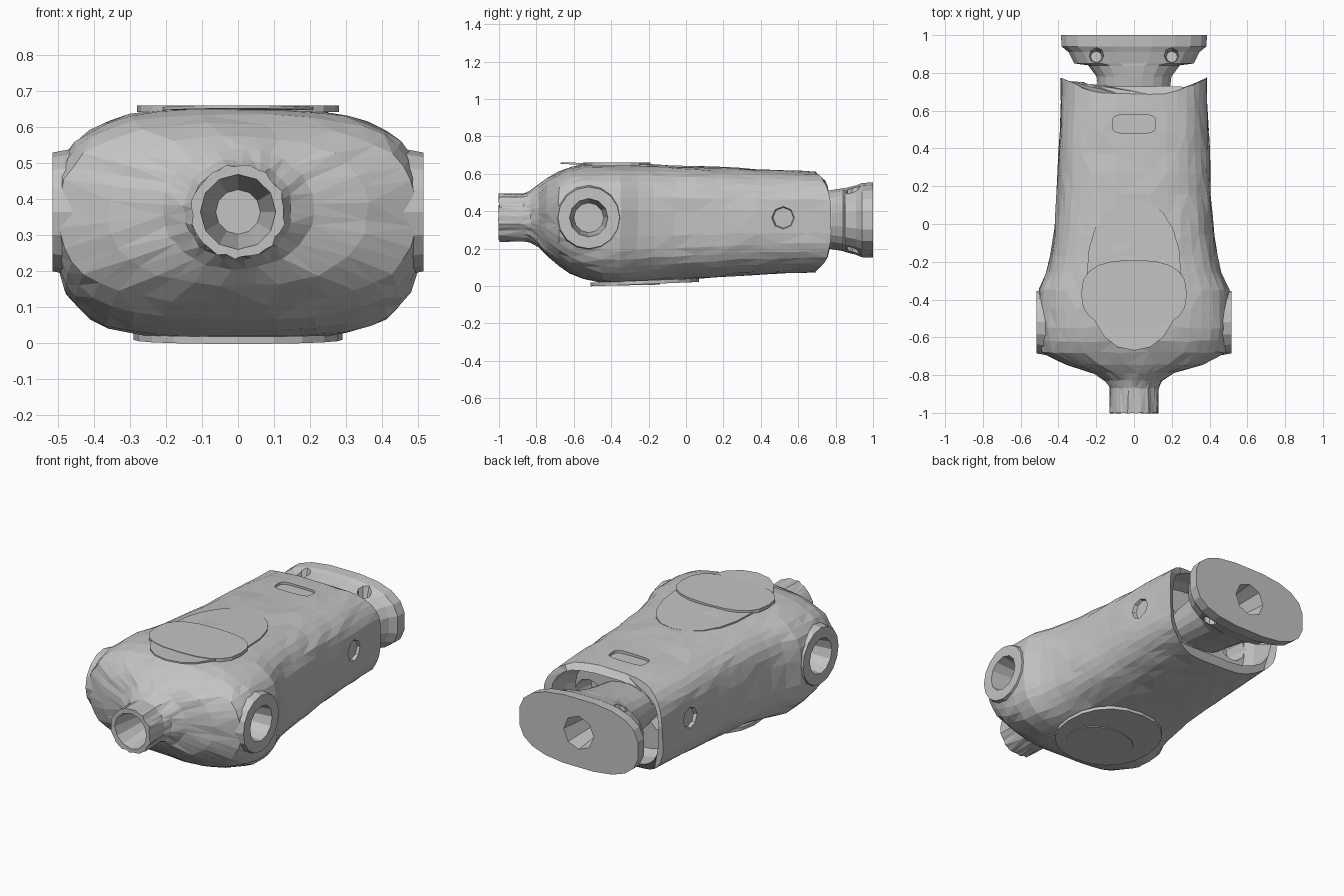
import bpy, bmesh, math, random
from mathutils import Vector, Matrix

random.seed(4)
cube = bpy.data.objects.get("Cube")
if cube:
    bpy.data.objects.remove(cube, do_unlink=True)

grey = bpy.data.materials.new("matte grey")
grey.use_nodes = True
grey.diffuse_color = (0.55, 0.55, 0.55, 1)
bsdf = grey.node_tree.nodes["Principled BSDF"]
bsdf.inputs["Base Color"].default_value = (0.55, 0.55, 0.55, 1)
bsdf.inputs["Roughness"].default_value = 0.8
MID = 0.365


def finish(bm, name):
    bmesh.ops.recalc_face_normals(bm, faces=bm.faces)
    mesh = bpy.data.meshes.new(name)
    bm.to_mesh(mesh)
    bm.free()
    mesh.materials.append(grey)
    ob = bpy.data.objects.new(name, mesh)
    bpy.context.collection.objects.link(ob)
    return ob


def power(v, n):
    return math.copysign(abs(v) ** (2 / n), v)


def loft(name, stations, sides, rough=0.0, reach=0.0):
    """Skin squarish rings along y; each is (y, half width, low, high, squareness)."""
    bm = bmesh.new()
    rings = []
    for y, w, lo, hi, n in stations:
        ring = []
        for i in range(sides):
            a = math.tau * (i + 0.5) / sides
            x = w * power(math.cos(a), n)
            z = (lo + hi) / 2 + (hi - lo) / 2 * power(math.sin(a), n)
            # side walls reach further back than the top and bottom
            back = reach * max(0, abs(x) - 0.2) / 0.19 * max(0, y - 0.5) / 0.19
            p = Vector((x, y + back, z))
            p += Vector([random.uniform(-rough, rough) for _ in range(3)])
            ring.append(bm.verts.new(p))
        rings.append(ring)
    for a, b in zip(rings, rings[1:]):
        for i in range(sides):
            j = (i + 1) % sides
            bm.faces.new((a[i], a[j], b[j], b[i]))
    bm.faces.new(rings[0])
    bm.faces.new(rings[-1])
    if rough:
        quads = [f for f in bm.faces if len(f.verts) == 4]
        bmesh.ops.triangulate(bm, faces=quads)
    return finish(bm, name)


def rod(name, start, end, r1, r2, sides=12):
    a, b = Vector(start), Vector(end)
    bm = bmesh.new()
    turn = (b - a).to_track_quat('Z', 'Y').to_matrix().to_4x4()
    bmesh.ops.create_cone(bm, cap_ends=True, segments=sides, radius1=r1, radius2=r2,
                          depth=(b - a).length,
                          matrix=Matrix.Translation((a + b) / 2) @ turn)
    return finish(bm, name)


def combine(target, tool, operation):
    mod = target.modifiers.new("join", 'BOOLEAN')
    mod.operation, mod.object, mod.solver = operation, tool, 'EXACT'
    bpy.context.view_layer.objects.active = target
    bpy.ops.object.modifier_apply(modifier=mod.name)
    bpy.data.objects.remove(tool, do_unlink=True)


def pad(name, y, z, rx, ry, thick, tilt=0, squareness=2.6, sides=20):
    """Thin rounded plate lying flat."""
    bm = bmesh.new()
    verts = []
    for i in range(sides):
        a = math.tau * i / sides
        verts.append(bm.verts.new((rx * power(math.cos(a), squareness),
                                   ry * power(math.sin(a), squareness), 0)))
    face = bm.faces.new(verts)
    out = bmesh.ops.extrude_face_region(bm, geom=[face])
    moved = [v for v in out["geom"] if isinstance(v, bmesh.types.BMVert)]
    bmesh.ops.translate(bm, vec=(0, 0, thick), verts=moved)
    bmesh.ops.transform(bm, verts=bm.verts,
                        matrix=Matrix.Translation((0, y, z)) @ Matrix.Rotation(tilt, 4, 'X'))
    return finish(bm, name)


# Main body, from the front spout to the open back end
body = loft("body", [
    (-1.0, 0.13, 0.238, 0.495, 2), (-0.87, 0.13, 0.238, 0.495, 2),
    (-0.83, 0.15, 0.23, 0.515, 2), (-0.79, 0.21, 0.205, 0.54, 2.1),
    (-0.745, 0.36, 0.16, 0.575, 2.4), (-0.68, 0.495, 0.11, 0.61, 2.7),
    (-0.62, 0.507, 0.07, 0.635, 3), (-0.55, 0.51, 0.04, 0.648, 3.2),
    (-0.45, 0.51, 0.015, 0.652, 3.3), (-0.35, 0.505, 0.008, 0.652, 3.3),
    (-0.26, 0.465, 0.012, 0.651, 3.3), (-0.17, 0.443, 0.02, 0.649, 3.2),
    (-0.06, 0.425, 0.032, 0.645, 3.2), (0.05, 0.415, 0.038, 0.64, 3.2),
    (0.16, 0.408, 0.045, 0.636, 3.2), (0.27, 0.403, 0.055, 0.631, 3.2),
    (0.38, 0.4, 0.06, 0.626, 3.2), (0.49, 0.396, 0.066, 0.622, 3.2),
    (0.6, 0.392, 0.071, 0.617, 3.2), (0.69, 0.39, 0.075, 0.613, 3.2)],
    36, rough=0.0045, reach=0.085)

# Hollow back end with two deeper wells
combine(body, loft("cavity", [(0.56, 0.33, 0.13, 0.56, 3), (0.62, 0.352, 0.11, 0.58, 3.2),
                              (0.95, 0.355, 0.11, 0.58, 3.2)], 28), 'DIFFERENCE')
for s in (-1, 1):
    combine(body, rod("well", (s * 0.24, 0.44, 0.345), (s * 0.24, 0.6, 0.345),
                      0.07, 0.1), 'DIFFERENCE')

# Round side bosses with bores, and shallow dimples further back
for s in (-1, 1):
    combine(body, rod("boss", (s * 0.38, -0.52, MID), (s * 0.515, -0.52, MID),
                      0.19, 0.165, 16), 'UNION')
    combine(body, rod("side_bore", (s * 0.34, -0.52, MID), (s * 0.55, -0.52, MID),
                      0.08, 0.107), 'DIFFERENCE')
    combine(body, rod("dimple", (s * 0.375, 0.52, MID), (s * 0.42, 0.52, MID),
                      0.055, 0.07, 8), 'DIFFERENCE')

# Spout bore
combine(body, rod("spout_bore", (0, -0.76, MID), (0, -1.02, MID), 0.062, 0.108), 'DIFFERENCE')

# Small pocket near the back of the top
combine(body, pad("pocket", 0.53, 0.604, 0.115, 0.05, 0.05, 0, 4), 'DIFFERENCE')

# Thumb pad and shallow steps on top, matching steps underneath
pad("thumb_pad", -0.37, 0.642, 0.28, 0.18, 0.019)
pad("top_step", -0.27, 0.641, 0.25, 0.4, 0.009, -0.028, 2.2)
for i in range(2):
    pad("bottom_step", -0.3 + i * 0.08, 0.004 + i * 0.006, 0.2 + i * 0.09,
        0.16 + i * 0.13, 0.02, 0.02 + i * 0.02, 2.2)

# Back flange with its flared neck
flange = loft("back_flange", [
    (0.5, 0.17, 0.24, 0.47, 2.4), (0.7, 0.19, 0.21, 0.5, 2.4),
    (0.78, 0.2, 0.195, 0.515, 2.4), (0.84, 0.245, 0.185, 0.525, 2.5),
    (0.85, 0.32, 0.18, 0.525, 2.5), (0.91, 0.35, 0.165, 0.54, 2.6),
    (0.94, 0.387, 0.152, 0.552, 2.7), (1.0, 0.39, 0.15, 0.556, 2.7)], 20)
combine(flange, rod("flange_bore", (0, 0.76, 0.355), (0, 1.02, 0.355), 0.07, 0.1, 8),
        'DIFFERENCE')
# Hollows above and below the neck, behind the plate
for z, d in ((0.555, 1), (0.15, -1)):
    for s in (-1, 1):
        combine(flange, rod("hollow", (s * 0.2, 0.895, z + d * 0.02),
                            (s * 0.2, 0.885, z - d * 0.09), 0.05, 0.03, 8), 'DIFFERENCE')
